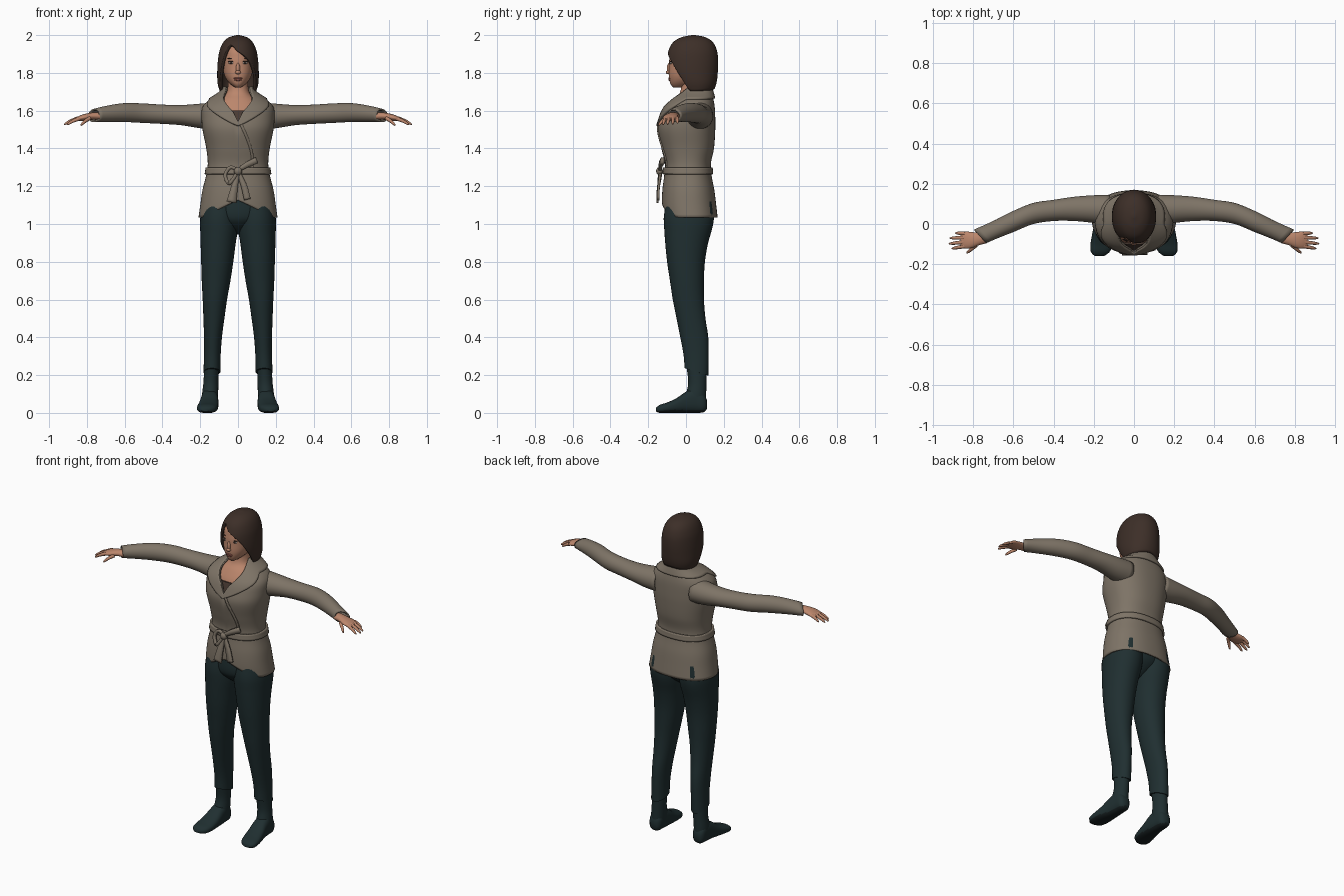
import bpy, bmesh, math
from mathutils import Vector

if "Cube" in bpy.data.objects:
    bpy.data.objects.remove(bpy.data.objects["Cube"])


def material(name, r, g, b):
    m = bpy.data.materials.new(name)
    m.use_nodes = True
    m.diffuse_color = (r, g, b, 1)
    bsdf = m.node_tree.nodes["Principled BSDF"]
    bsdf.inputs["Base Color"].default_value = (r, g, b, 1)
    bsdf.inputs["Roughness"].default_value = 0.8
    return m


WOOL = material("taupe wool", 0.21, 0.175, 0.135)
TEAL = material("dark teal cloth", 0.014, 0.028, 0.030)
SOLE = material("black sole", 0.008, 0.013, 0.014)
HAIR = material("dark brown hair", 0.046, 0.028, 0.021)
SKIN = material("skin", 0.50, 0.24, 0.15)
LIPS = material("lips", 0.36, 0.12, 0.09)
WHITE = material("eye white", 0.55, 0.50, 0.46)
SHIRT = material("brown undershirt", 0.07, 0.045, 0.034)


def sample(table, t):
    """Smooth interpolation of rows (t, values...)."""
    rows = sorted(table)
    t = min(max(t, rows[0][0]), rows[-1][0])
    i = 0
    while i < len(rows) - 2 and t > rows[i + 1][0]:
        i += 1

    def slope(k, c):
        a, b = rows[max(k - 1, 0)], rows[min(k + 1, len(rows) - 1)]
        return (b[c] - a[c]) / (b[0] - a[0])

    p, q = rows[i], rows[i + 1]
    h = q[0] - p[0]
    s = (t - p[0]) / h
    w = s * s * (3 - 2 * s)
    return [p[c] * (1 - w) + q[c] * w + h * s * (1 - s) * ((1 - s) * slope(i, c) - s * slope(i + 1, c))
            for c in range(1, len(p))]


def finish(name, bm, mat, thick=0, offset=-1, mirror=False):
    bmesh.ops.recalc_face_normals(bm, faces=bm.faces)
    me = bpy.data.meshes.new(name)
    bm.to_mesh(me)
    bm.free()
    me.materials.append(mat)
    me.shade_smooth()
    me.set_sharp_from_angle(angle=math.radians(50))
    ob = bpy.data.objects.new(name, me)
    bpy.context.collection.objects.link(ob)
    if thick:
        mod = ob.modifiers.new("thickness", "SOLIDIFY")
        mod.thickness, mod.offset = thick, offset
    if mirror:
        ob.modifiers.new("mirror", "MIRROR")
    return ob


def power(v, p):
    return math.copysign(abs(v) ** (2 / p), v)


def loft(name, rings, mat, axis=2, start=None, end=None, rows=30, sides=40, p=2.0,
         grow=0, caps=(True, True), thick=0, mirror=False, ease=1.0):
    """Skin over rings (t, a0, a1, b0, b1); start and end may vary with the angle."""
    start = start or (lambda a: rings[0][0])
    end = end or (lambda a: rings[-1][0])
    u, v = [k for k in range(3) if k != axis]
    bm = bmesh.new()
    grid = []
    for i in range(rows + 1):
        line = []
        for j in range(sides):
            ang = -math.pi + 2 * math.pi * j / sides
            t = start(ang) + (end(ang) - start(ang)) * (i / rows) ** ease
            a0, a1, b0, b1 = sample(rings, t)
            co = [0, 0, 0]
            co[axis] = t
            co[u] = (a0 + a1) / 2 + ((a1 - a0) / 2 + grow) * power(math.sin(ang), p)
            co[v] = (b0 + b1) / 2 - ((b1 - b0) / 2 + grow) * power(math.cos(ang), p)
            line.append(bm.verts.new(co))
        grid.append(line)
    for r, s in zip(grid, grid[1:]):
        for j in range(sides):
            k = (j + 1) % sides
            bm.faces.new((r[j], r[k], s[k], s[j]))
    for want, line in zip(caps, (grid[0], grid[-1])):
        if want:
            bm.faces.new(line)
    return finish(name, bm, mat, thick, -1, mirror)


def front_y(rings, x, z, p):
    x0, x1, y0, y1 = sample(rings, z)
    k = min(abs((x - (x0 + x1) / 2) / ((x1 - x0) / 2)), 1)
    return (y0 + y1) / 2 - (y1 - y0) / 2 * (1 - k ** p) ** (1 / p)


def blob(name, centre, size, mat, mirror=False):
    bm = bmesh.new()
    bmesh.ops.create_uvsphere(bm, u_segments=20, v_segments=12, radius=1)
    bmesh.ops.scale(bm, vec=size, verts=bm.verts)
    bmesh.ops.translate(bm, vec=centre, verts=bm.verts)
    return finish(name, bm, mat, mirror=mirror)


def sym(*rows):
    return [(z, -x, x, y0, y1) for z, x, y0, y1 in rows]


# Wrap jacket
P = 2.3
jacket = sym((1.73, .065, 0, .125), (1.70, .09, -.03, .135), (1.66, .15, -.075, .145),
             (1.62, .188, -.11, .152), (1.56, .193, -.135, .155), (1.50, .188, -.148, .155),
             (1.40, .168, -.13, .148), (1.32, .16, -.112, .132), (1.26, .168, -.115, .135),
             (1.18, .188, -.125, .15), (1.10, .20, -.128, .16), (1.03, .21, -.122, .168))


def neckline(a):
    return 1.54 + .185 * min(1, abs(a)) ** .55


def hem(a):
    return 1.035 + .09 * max(0, 1 - abs(a) / 1.2) ** 1.5


OPEN = (False, False)
loft("jacket_body", jacket, WOOL, start=neckline, end=hem, rows=44, sides=64, p=P, caps=OPEN, thick=.01)
loft("shawl_collar", jacket, WOOL, start=lambda a: neckline(a) + .004,
     end=lambda a: 1.52 + .145 * min(1, abs(a) / 1.3), rows=8, sides=64, p=P, grow=.011,
     caps=OPEN, thick=.012)
loft("belt", jacket, WOOL, start=lambda a: 1.30, end=lambda a: 1.264, rows=4, sides=64, p=P,
     grow=.01, caps=OPEN, thick=.012)
loft("sleeves", [(.12, -.01, .145, 1.50, 1.645), (.20, .005, .143, 1.507, 1.637),
                 (.30, .015, .135, 1.523, 1.63), (.40, .015, .12, 1.53, 1.632),
                 (.50, .0, .105, 1.535, 1.638), (.60, -.04, .065, 1.54, 1.64),
                 (.70, -.08, .015, 1.54, 1.625), (.80, -.125, -.03, 1.538, 1.60)],
     WOOL, axis=0, end=lambda a: .765 + .03 * math.sin(a), caps=OPEN, thick=.008, mirror=True)


# Belt bow and wrap edge, laid on the jacket front
def ribbon(name, points, off, thick=.008):
    table = [(i,) + pt for i, pt in enumerate(points)]
    n = 6 * (len(points) - 1)
    bm = bmesh.new()
    pairs = []
    for i in range(n + 1):
        t = i / 6
        x, z, w = sample(table, t)
        a, b = sample(table, t - .1), sample(table, t + .1)
        d = Vector((b[0] - a[0], b[1] - a[1])).normalized() * w / 2
        y = front_y(jacket, x, z, P) - off
        pairs.append([bm.verts.new((x - s * d.y, y, z + s * d.x)) for s in (-1, 1)])
    for q, r in zip(pairs, pairs[1:]):
        bm.faces.new((q[0], q[1], r[1], r[0]))
    finish(name, bm, WOOL, thick, 0)


ribbon("wrap_edge", [(.01, 1.54, .014), (.05, 1.45, .014), (.074, 1.37, .014), (.076, 1.29, .014)], .002)
ribbon("bow_loop_right", [(0, 1.285, .016), (-.04, 1.30, .018), (-.068, 1.26, .018),
                          (-.05, 1.215, .018), (-.025, 1.24, .018), (0, 1.28, .016)], .026, .014)
ribbon("bow_loop_left", [(0, 1.285, .02), (.05, 1.315, .03), (.098, 1.337, .034)], .026, .018)
ribbon("bow_tail_right", [(0, 1.28, .02), (-.018, 1.20, .035), (-.035, 1.115, .052)], .024, .012)
ribbon("bow_tail_left", [(0, 1.28, .02), (.032, 1.20, .032), (.05, 1.13, .036)], .022, .012)
blob("bow_knot", (0, -.14, 1.28), (.022, .018, .022), WOOL)

# Neck, chest and undershirt
chest = sym((1.78, .052, -.03, .09), (1.73, .054, -.025, .10), (1.69, .065, -.035, .11),
            (1.66, .10, -.06, .12), (1.60, .14, -.095, .125), (1.46, .14, -.125, .125))
loft("neck_and_chest", chest, SKIN, p=P)
loft("undershirt", chest, SHIRT, start=lambda a: 1.60, end=lambda a: 1.47, rows=8, p=P, grow=.008)

# Trousers
loft("trouser_seat", sym((1.14, .17, -.112, .14), (1.03, .16, -.11, .13),
                         (.98, .08, -.07, .09), (.945, .02, -.02, .04)), TEAL, rows=16)
loft("trouser_legs", [(1.12, 0, .185, -.105, .14), (1.03, 0, .20, -.118, .148),
                      (.97, .001, .20, -.115, .137), (.90, .012, .198, -.11, .117),
                      (.80, .025, .195, -.10, .10), (.70, .04, .192, -.085, .095),
                      (.60, .058, .187, -.07, .095), (.50, .072, .183, -.05, .103),
                      (.40, .085, .18, -.03, .118), (.30, .092, .18, -.012, .12),
                      (.19, .094, .184, -.006, .118)],
     TEAL, end=lambda a: .217 + .02 * math.cos(a), p=2.1, mirror=True)

# Boots
loft("boot_shafts", [(.26, .10, .178, .0, .11), (.16, .104, .183, .012, .108),
                     (.10, .105, .19, .0, .107), (.05, .108, .19, -.01, .107)],
     TEAL, rows=12, mirror=True)
feet = loft("boot_feet", [(.11, .13, .172, .02, .07), (.095, .114, .186, .004, .10),
                          (.05, .107, .192, 0, .13), (0, .104, .198, 0, .112),
                          (-.05, .104, .208, 0, .078), (-.10, .108, .216, 0, .055),
                          (-.14, .122, .214, 0, .042), (-.16, .15, .195, .008, .026)],
            TEAL, axis=1, p=2.5, mirror=True)
feet.data.materials.append(SOLE)
for f in feet.data.polygons:
    if f.normal.z < -.6 and f.center.z < .02:
        f.material_index = 1

# Hands
loft("palms", [(.73, -.095, -.035, 1.55, 1.592), (.77, -.105, -.042, 1.552, 1.59),
               (.81, -.12, -.04, 1.547, 1.583), (.84, -.122, -.037, 1.545, 1.573),
               (.862, -.112, -.045, 1.547, 1.562)], SKIN, axis=0, rows=14, sides=24, mirror=True)
fingers = bpy.data.curves.new("fingers", "CURVE")
fingers.dimensions = "3D"
fingers.bevel_depth, fingers.bevel_resolution, fingers.use_fill_caps = .0095, 3, True
for base, tip in (((.84, -.047, 1.56), (.888, -.045, 1.533)), ((.845, -.068, 1.561), (.915, -.07, 1.528)),
                  ((.845, -.09, 1.56), (.92, -.098, 1.526)), ((.84, -.11, 1.558), (.905, -.122, 1.525)),
                  ((.785, -.105, 1.56), (.832, -.145, 1.522))):
    base, tip = Vector(base), Vector(tip)
    sp = fingers.splines.new("NURBS")
    sp.points.add(3)
    for pt, k, r in zip(sp.points, (0, .5, .9, 1), (1.1, .95, .7, .3)):
        co = base.lerp(tip, k) + Vector((0, 0, .02 * k * (1 - k)))
        pt.co = (*co, 1)
        pt.radius = r
    sp.order_u, sp.use_endpoint_u = 3, True
fingers.materials.append(SKIN)
hand = bpy.data.objects.new("fingers", fingers)
bpy.context.collection.objects.link(hand)
hand.modifiers.new("mirror", "MIRROR")

# Head and face
head = sym((1.965, .03, 0, .08), (1.93, .068, -.07, .13), (1.88, .08, -.087, .14),
           (1.83, .08, -.09, .132), (1.79, .073, -.091, .11), (1.76, .058, -.087, .08),
           (1.737, .036, -.08, .04), (1.722, .014, -.066, -.01))
loft("head", head, SKIN, p=2.2)
blob("nose_bridge", (0, -.09, 1.822), (.011, .011, .03), SKIN)
blob("nose_tip", (0, -.094, 1.803), (.015, .013, .010), SKIN)
for name, x, z, size, mat, off in (("eyes", .036, 1.853, (.014, .006, .006), WHITE, 0),
                                   ("irises", .036, 1.853, (.006, .004, .006), HAIR, .004),
                                   ("eyelids", .036, 1.86, (.017, .006, .003), HAIR, 0),
                                   ("eyebrows", .038, 1.877, (.02, .004, .003), HAIR, 0)):
    blob(name, (x, front_y(head, x, z, 2.2) - off, z), size, mat, True)
blob("upper_lip", (0, -.087, 1.771), (.023, .007, .005), LIPS)
blob("lower_lip", (0, -.085, 1.763), (.019, .008, .006), LIPS)

# Bobbed hair with a side-swept fringe
fringe = [(-3.15, 1.715), (-1.35, 1.70), (-1.1, 1.74), (-.85, 1.86), (-.5, 1.945), (0, 1.915),
          (.6, 1.865), (.95, 1.80), (1.15, 1.72), (1.35, 1.70), (3.15, 1.715)]
loft("hair", sym((2.0, .008, .03, .05), (1.99, .045, -.02, .10), (1.965, .076, -.065, .14),
                 (1.92, .097, -.092, .163), (1.87, .106, -.102, .17), (1.80, .11, -.095, .168),
                 (1.74, .107, -.062, .16), (1.69, .092, -.03, .14)),
     HAIR, end=lambda a: sample(fringe, a)[0], rows=32, sides=96, p=2.1,
     caps=(True, False), thick=.016, ease=1.6)
